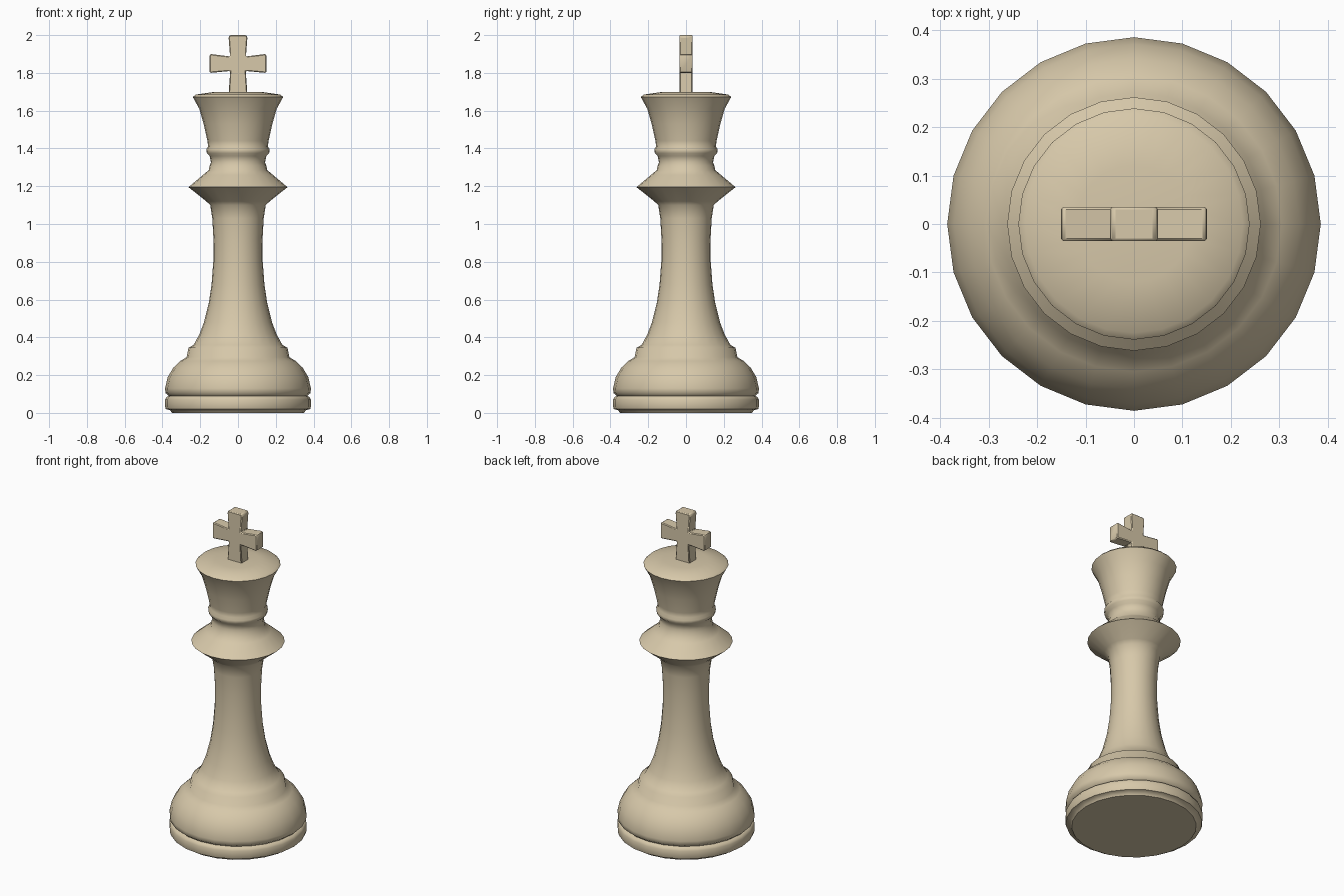
import bpy, bmesh, math

if "Cube" in bpy.data.objects:
    bpy.data.objects.remove(bpy.data.objects["Cube"])

SIDES = 24
ivory = bpy.data.materials.new("ivory")
ivory.diffuse_color = (0.68, 0.58, 0.40, 1)
ivory.use_nodes = True
ivory.node_tree.nodes["Principled BSDF"].inputs["Base Color"].default_value = ivory.diffuse_color


def finish(name, bm, angle):
    bmesh.ops.recalc_face_normals(bm, faces=bm.faces)
    mesh = bpy.data.meshes.new(name)
    bm.to_mesh(mesh)
    bm.free()
    mesh.materials.append(ivory)
    obj = bpy.data.objects.new(name, mesh)
    bpy.context.collection.objects.link(obj)
    bpy.ops.object.select_all(action='DESELECT')
    obj.select_set(True)
    bpy.context.view_layer.objects.active = obj
    bpy.ops.object.shade_smooth_by_angle(angle=math.radians(angle))
    return obj


# Turned body: one (radius, height) profile from foot to crown
profile = [
    (0.35, 0.0), (0.36, 0.015), (0.382, 0.02), (0.386, 0.035), (0.386, 0.07),
    (0.378, 0.085), (0.366, 0.09), (0.384, 0.105), (0.386, 0.13), (0.372, 0.19),
    (0.342, 0.24), (0.305, 0.275), (0.272, 0.295), (0.262, 0.345),
    (0.235, 0.36), (0.205, 0.415), (0.18, 0.48), (0.155, 0.58), (0.14, 0.68),
    (0.131, 0.80), (0.13, 0.92), (0.136, 1.03), (0.147, 1.10), (0.168, 1.12),
    (0.262, 1.195), (0.185, 1.26), (0.155, 1.285), (0.15, 1.31),
    (0.143, 1.325), (0.15, 1.36), (0.165, 1.375), (0.168, 1.395), (0.158, 1.41),
    (0.162, 1.44), (0.182, 1.53), (0.205, 1.61), (0.239, 1.672),
    (0.225, 1.685), (0.12, 1.70),
]
bm = bmesh.new()
rings = []
for r, z in profile:
    rings.append([bm.verts.new((r * math.cos(2 * math.pi * i / SIDES),
                                r * math.sin(2 * math.pi * i / SIDES), z))
                  for i in range(SIDES)])
for a, b in zip(rings, rings[1:]):
    for i in range(SIDES):
        j = (i + 1) % SIDES
        bm.faces.new((a[i], a[j], b[j], b[i]))
# Foot underside and crown top
bm.faces.new(rings[0][::-1])
bm.faces.new(rings[-1])
finish("turned_body", bm, 50)

# Cross finial: slightly flared outline, mirrored left to right
half = [(0.05, 1.685), (0.041, 1.81), (0.148, 1.80), (0.151, 1.807),
        (0.151, 1.892), (0.146, 1.90), (0.042, 1.887), (0.05, 1.99), (0.043, 2.0)]
outline = half + [(-x, z) for x, z in reversed(half)]
bm = bmesh.new()
face = bm.faces.new([bm.verts.new((x, -0.035, z)) for x, z in outline])
ext = bmesh.ops.extrude_face_region(bm, geom=[face])
bmesh.ops.translate(bm, vec=(0, 0.07, 0),
                    verts=[v for v in ext["geom"] if isinstance(v, bmesh.types.BMVert)])
cross = finish("cross_finial", bm, 35)
bevel = cross.modifiers.new("soft_edges", 'BEVEL')
bevel.width = 0.005
bevel.segments = 1
